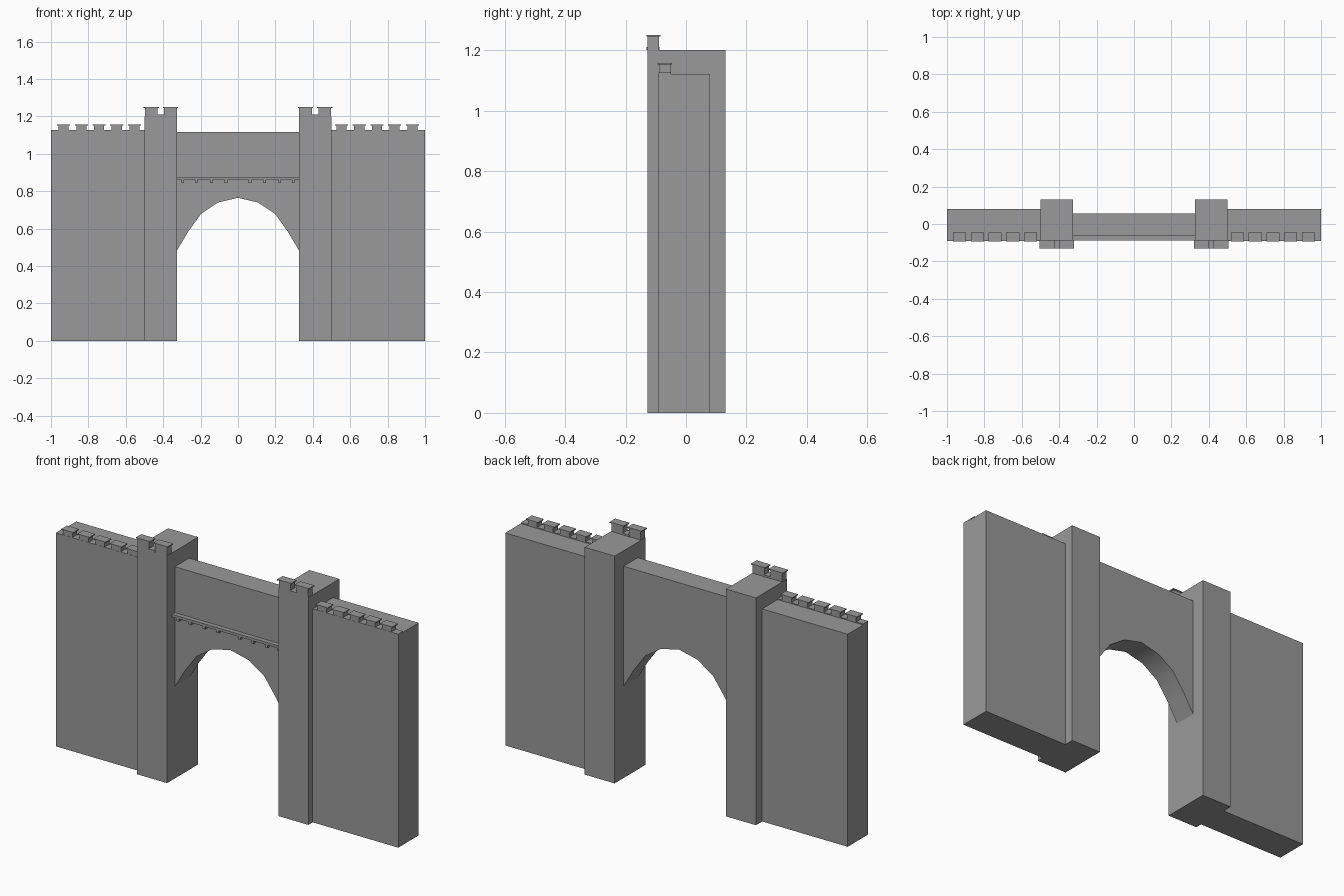
import bpy, bmesh, math

old = bpy.data.objects.get("Cube")
if old:
    bpy.data.objects.remove(old, do_unlink=True)

# Single stone colour
stone = bpy.data.materials.new("grey stone")
stone.use_nodes = True
colour = (0.32, 0.32, 0.32, 1)
stone.diffuse_color = colour
stone.node_tree.nodes["Principled BSDF"].inputs["Base Color"].default_value = colour


def finish(name, bm):
    bmesh.ops.recalc_face_normals(bm, faces=bm.faces)
    mesh = bpy.data.meshes.new(name)
    bm.to_mesh(mesh)
    bm.free()
    mesh.materials.append(stone)
    obj = bpy.data.objects.new(name, mesh)
    bpy.context.collection.objects.link(obj)
    return obj


def box(name, xs, ys, zs):
    bm = bmesh.new()
    bmesh.ops.create_cube(bm, size=1)
    for v in bm.verts:
        for i, (lo, hi) in enumerate((xs, ys, zs)):
            v.co[i] = hi if v.co[i] > 0 else lo
    return finish(name, bm)


def merlon(name, x, half, ys, z0, z1, lip):
    """Upright block with a thin overhanging coping."""
    top = z1 - 0.005
    box(name, (x - half, x + half), ys, (z0, top))
    box(name + "_cap", (x - half - lip, x + half + lip),
        (ys[0] - 0.004, ys[1] + 0.004), (top, z1))


WALL_TOP, TOWER_TOP = 1.122, 1.2
INNER, OUTER = 0.325, 0.5

for side, s in (("left", 1), ("right", -1)):
    def span(a, b):
        return tuple(sorted((s * a, s * b)))

    # Curtain wall with its low parapet strip
    box(side + "_wall", span(OUTER, 1), (-0.091, 0.079), (0, WALL_TOP))
    box(side + "_wall_sill", span(OUTER, 1), (-0.091, -0.05),
        (WALL_TOP, WALL_TOP + 0.005))
    for i in range(5):
        merlon(f"{side}_wall_merlon_{i + 1}", s * (0.554 + 0.0945 * i), 0.027,
               (-0.09, -0.05), WALL_TOP, 1.157, 0.008)

    # Gate tower with two merlons and a sill between them
    box(side + "_tower", span(INNER, OUTER), (-0.127, 0.131), (0, TOWER_TOP))
    for i, x in enumerate((0.361, 0.464)):
        merlon(f"{side}_tower_merlon_{i + 1}", s * x, 0.034,
               (-0.127, -0.089), TOWER_TOP, 1.25, 0.007)
    box(side + "_tower_sill", span(0.393, 0.432), (-0.131, -0.087),
        (TOWER_TOP, TOWER_TOP + 0.01))

# Arched span between the towers
half_arch = [(0.325, 0.485), (0.267, 0.583), (0.198, 0.679), (0.107, 0.74)]
outline = ([(-x, z) for x, z in half_arch] + [(0, 0.765)]
           + half_arch[::-1] + [(0.325, 1.118), (-0.325, 1.118)])
bm = bmesh.new()
face = bm.faces.new([bm.verts.new((x, -0.063, z)) for x, z in outline])
back = bmesh.ops.extrude_face_region(bm, geom=[face])["geom"]
bmesh.ops.translate(bm, vec=(0, 0.12, 0),
                    verts=[g for g in back if isinstance(g, bmesh.types.BMVert)])
arch = finish("gate_arch", bm)
bpy.ops.object.select_all(action="DESELECT")
arch.select_set(True)
bpy.context.view_layer.objects.active = arch
bpy.ops.object.shade_smooth_by_angle(angle=math.radians(35))

# Ledge above the arch, carried on small brackets
box("gate_ledge", (-INNER, INNER), (-0.087, -0.06), (0.862, 0.876))
for side, s in (("left", 1), ("right", -1)):
    for i, x in enumerate((0.064, 0.142, 0.224, 0.295)):
        box(f"{side}_bracket_{i + 1}", (s * x - 0.007, s * x + 0.007),
            (-0.082, -0.06), (0.845, 0.862))
